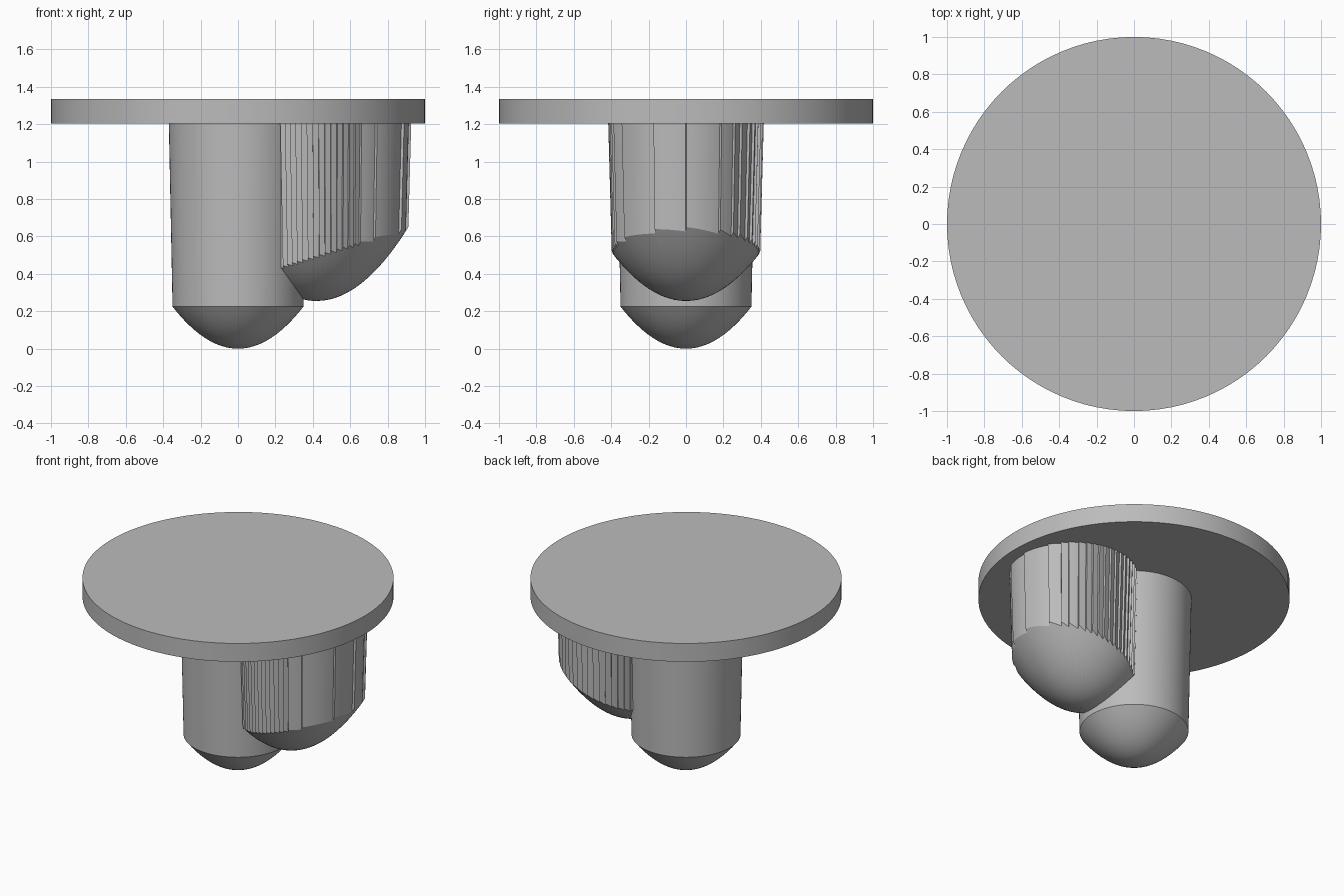
import bpy
import bmesh
from math import sin, cos, radians, hypot, ceil

if "Cube" in bpy.data.objects:
    bpy.data.objects.remove(bpy.data.objects["Cube"], do_unlink=True)

grey = bpy.data.materials.new("plain grey")
grey.use_nodes = True
grey.diffuse_color = (0.5, 0.5, 0.5, 1)
grey.node_tree.nodes["Principled BSDF"].inputs["Base Color"].default_value = (0.5, 0.5, 0.5, 1)

PLATE_LOW, PLATE_TOP = 1.205, 1.335


def loft(name, rings, tip=None):
    """Skin a stack of equal rings, top first, closing on a cap or a tip point."""
    bm = bmesh.new()
    loops = [[bm.verts.new(p) for p in ring] for ring in rings]
    n = len(loops[0])
    for a, b in zip(loops, loops[1:]):
        for i in range(n):
            j = (i + 1) % n
            bm.faces.new((a[i], b[i], b[j], a[j]))
    bm.faces.new(loops[0])
    if tip:
        v = bm.verts.new(tip)
        for i in range(n):
            bm.faces.new((loops[-1][i], v, loops[-1][(i + 1) % n]))
    else:
        bm.faces.new(loops[-1][::-1])
    bmesh.ops.recalc_face_normals(bm, faces=bm.faces)
    mesh = bpy.data.meshes.new(name)
    bm.to_mesh(mesh)
    bm.free()
    mesh.materials.append(grey)
    obj = bpy.data.objects.new(name, mesh)
    bpy.context.collection.objects.link(obj)
    bpy.ops.object.select_all(action='DESELECT')
    obj.select_set(True)
    bpy.context.view_layer.objects.active = obj
    bpy.ops.object.shade_smooth_by_angle(angle=radians(20))
    return obj


def circle(r, z, n=96):
    return [(r * cos(radians(360 * i / n)), r * sin(radians(360 * i / n)), z) for i in range(n)]


# Round top plate
loft("top_plate", [circle(1, PLATE_TOP), circle(1, PLATE_LOW)])

# Tapered central post with a parabolic nose
POST_R, NOSE = 0.35, 0.225
post = [circle(0.37, PLATE_LOW + 0.005)]
post += [circle(POST_R * k / 12, NOSE * (k / 12) ** 2) for k in range(12, 0, -1)]
loft("central_post", post, (0, 0, 0))

# Serrated outline of the side lobe: wide teeth outside, fine ones near the post
edges = [0, 27, 39, 46, 55] + list(range(62, 140, 6)) + [180, 222]
edges += [222 + 4.6 * k for k in range(1, 16)] + [304, 335, 360]
outline = []
for a, b in zip(edges, edges[1:]):
    steps = max(1, ceil((b - a) / 4))
    for k in range(steps + 1):
        t = k / steps
        outline.append((radians(a + 0.3 + (b - a - 0.6) * t), 0.006 - 0.014 * t))

# Side lobe: drafted wall ending on a paraboloid whose apex is nearer the post
CENTRE, APEX_X, APEX_Z, CURVE = 0.51, 0.42, 0.255, 1.64


def wall_point(angle, offset, z):
    r = 0.388 + 0.022 * (z - 0.4) / 0.8 + offset
    return CENTRE + r * cos(angle), r * sin(angle), z


def nose_z(x, y):
    return APEX_Z + CURVE * hypot(x - APEX_X, y) ** 2


top = [wall_point(a, o, PLATE_LOW + 0.005) for a, o in outline]
rim = []
for a, o in outline:
    z = 0.5
    for _ in range(5):
        x, y, _z = wall_point(a, o, z)
        z = nose_z(x, y)
    rim.append((x, y, z))
lobe = [top]
for k in range(12, 0, -1):
    s = k / 12
    ring = [(APEX_X + (x - APEX_X) * s, y * s) for x, y, z in rim]
    lobe.append([(x, y, nose_z(x, y)) for x, y in ring])
loft("side_lobe", lobe, (APEX_X, 0, APEX_Z))
